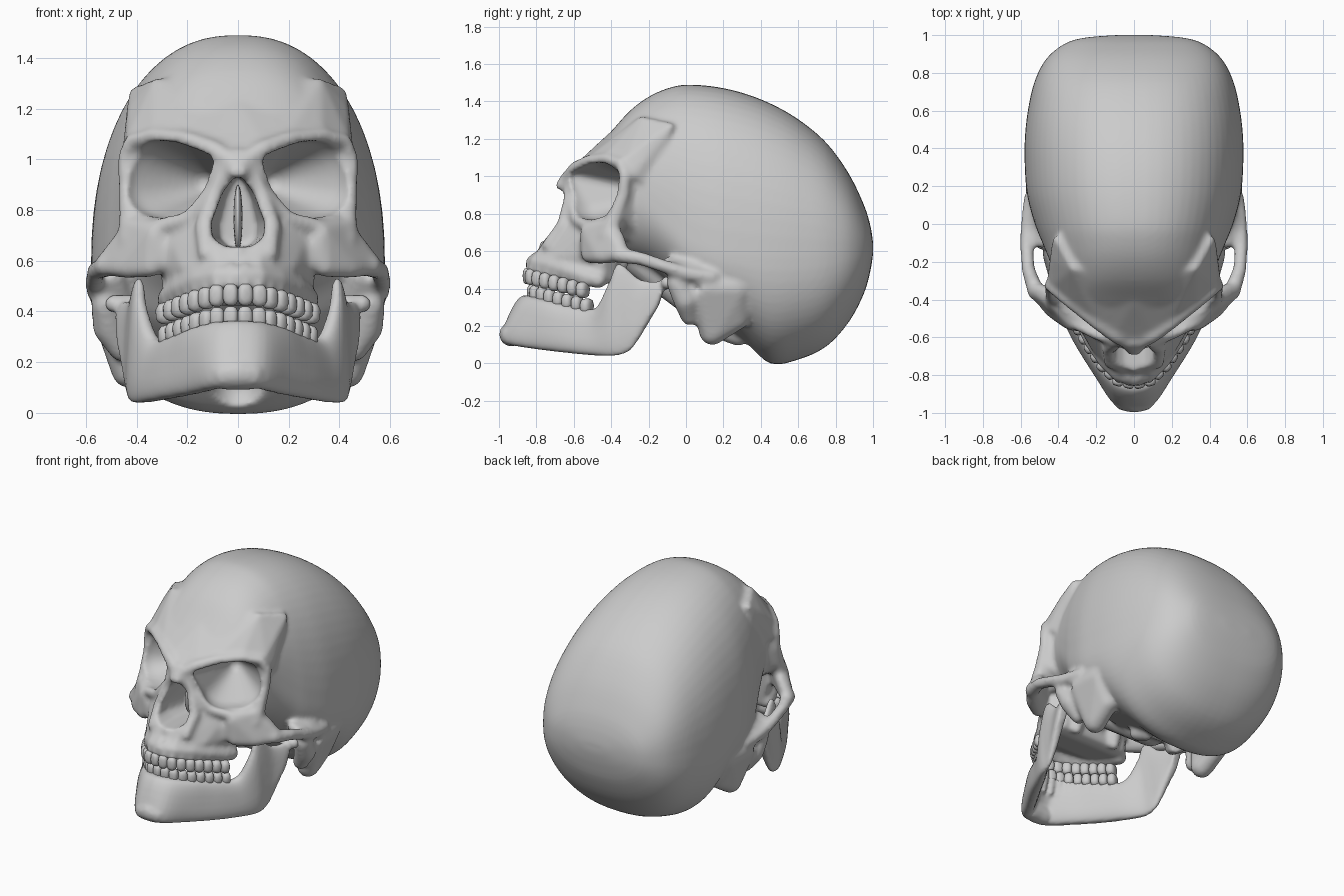
import bpy, bmesh, math
from mathutils import Vector, Matrix

if "Cube" in bpy.data.objects:
    bpy.data.objects.remove(bpy.data.objects["Cube"])

V = Vector


def finish(name, bm):
    bmesh.ops.recalc_face_normals(bm, faces=bm.faces[:])
    me = bpy.data.meshes.new(name)
    bm.to_mesh(me)
    bm.free()
    me.polygons.foreach_set("use_smooth", [True] * len(me.polygons))
    ob = bpy.data.objects.new(name, me)
    bpy.context.collection.objects.link(ob)
    return ob


def spow(v, e):
    return math.copysign(abs(v) ** e, v)


def ball_pts(c, r, n=60, e=1.0, rot=None):
    """Points spread over a (super)ellipsoid."""
    r = V((r, r, r)) if isinstance(r, (int, float)) else V(r)
    out = []
    for i in range(n):
        z = 1 - 2 * (i + 0.5) / n
        a, k = i * 2.39996, math.sqrt(1 - z * z)
        d = V((math.cos(a) * k, math.sin(a) * k, z))
        d /= sum(abs(q) ** (2 / e) for q in d) ** (e / 2)
        p = V((d.x * r.x, d.y * r.y, d.z * r.z))
        out.append(V(c) + (rot @ p if rot else p))
    return out


def flip(pts):
    return [V((-p[0], p[1], p[2])) for p in pts]


def hull(bm, pts, both=False):
    for group in ([pts, flip(pts)] if both else [pts]):
        vs = [bm.verts.new(p) for p in group]
        bmesh.ops.convex_hull(bm, input=vs)
        loose = [v for v in vs if v.is_valid and not v.link_faces]
        bmesh.ops.delete(bm, geom=loose, context='VERTS')


def blob(bm, balls):
    """Mirrored skin around several (x, y, z, radius) balls."""
    hull(bm, [p for b in balls for p in ball_pts(b[:3], b[3])], True)


def tube(bm, pts):
    for pair in zip(pts, pts[1:]):
        blob(bm, pair)


def spline(rows, steps):
    """Smooth interpolation of rows of numbers."""
    rows = [V(r) for r in rows]
    out = []
    for i in range(len(rows) - 1):
        p1, p2 = rows[i], rows[i + 1]
        p0, p3 = rows[max(i - 1, 0)], rows[min(i + 2, len(rows) - 1)]
        for t in (k / steps for k in range(steps)):
            out.append(0.5 * (2 * p1 + (p2 - p0) * t + (2 * p0 - 5 * p1 + 4 * p2 - p3) * t * t
                              + (3 * p1 - p0 - 3 * p2 + p3) * t ** 3))
    return out + [rows[-1]]


def loft(bm, rings):
    rings = [[bm.verts.new(p) for p in r] for r in rings]
    for a, b in zip(rings, rings[1:]):
        for i in range(len(a)):
            j = (i + 1) % len(a)
            bm.faces.new((a[i], a[j], b[j], b[i]))
    bm.faces.new(rings[0])
    bm.faces.new(rings[-1])


def modify(ob, voxel, cutters=(), voxel2=None, rounds=5):
    def remesh(size):
        m = ob.modifiers.new("Remesh", 'REMESH')
        m.mode, m.voxel_size, m.use_smooth_shade = 'VOXEL', size, True
    remesh(voxel)
    for c in cutters:
        m = ob.modifiers.new("Cut", 'BOOLEAN')
        m.operation, m.solver, m.object = 'DIFFERENCE', 'EXACT', c
        c.hide_render = True
        c.hide_set(True)
    if voxel2:
        remesh(voxel2)
    m = ob.modifiers.new("Smooth", 'SMOOTH')
    m.factor, m.iterations = 0.5, rounds


# braincase: cross-sections along y (y, top, widest height, bottom, half width)
bm = bmesh.new()
case = [(-.66, 1.0, .96, .9, .05), (-.6, 1.03, .97, .82, .14), (-.5, 1.13, 1.0, .68, .27),
        (-.4, 1.24, .98, .6, .37), (-.3, 1.35, .93, .55, .41), (-.2, 1.425, .85, .51, .445),
        (-.1, 1.47, .75, .43, .485), (0, 1.49, .66, .31, .525), (.15, 1.48, .6, .21, .565),
        (.3, 1.447, .58, .12, .578), (.45, 1.39, .57, 0, .578), (.6, 1.305, .57, .02, .562),
        (.75, 1.18, .58, .09, .528), (.87, 1.015, .6, .22, .468), (.95, .85, .61, .37, .375),
        (.985, .74, .62, .49, .27), (1.0, .65, .62, .58, .1)]
rings = []
for y, zt, zc, zb, w in spline(case, 4):
    ring = []
    for i in range(64):
        a = 2 * math.pi * i / 64
        s, c = math.sin(a), math.cos(a)
        e = 2 / 2.35 if s > 0 else 2 / 2.3
        ring.append(V((w * spow(c, e), y, zc + (zt - zc if s > 0 else zc - zb) * spow(s, e))))
    rings.append(ring)
loft(bm, rings)

# forehead above the sockets, and bone behind the sockets
brow = [(0, -.64, .99), (.1, -.595, 1.06), (.2, -.525, 1.1), (.33, -.43, 1.115), (.44, -.335, 1.08),
        (.46, -.29, 1.0), (.435, -.19, 1.2), (.43, -.06, 1.28), (.33, -.24, 1.32), (0, -.4, 1.24), (.43, -.2, .95)]
hull(bm, [V(p) for p in brow] + flip(brow))
hull(bm, [V(p) for p in [(.46, -.31, 1.05), (.45, -.34, .78), (.36, -.15, 1.0), (.3, -.2, .65), (.08, -.52, .75),
                         (.36, -.49, .72), (.08, -.52, 1.0), (.32, -.4, .66)]], True)
# brow ridge, side rim of eye socket, lower rim, cheek bone, cheek arch
tube(bm, [(0, -.64, .975, .04), (.1, -.59, 1.04, .04), (.2, -.525, 1.08, .033),
          (.33, -.425, 1.095, .03), (.42, -.35, 1.07, .03), (.448, -.325, 1.0, .03)])
tube(bm, [(.448, -.325, 1.0, .03), (.438, -.335, .9, .035), (.425, -.38, .78, .045), (.42, -.42, .68, .055)])
tube(bm, [(.12, -.61, .86, .026), (.2, -.585, .765, .03), (.32, -.52, .73, .035), (.42, -.42, .73, .04)])
blob(bm, [(.33, -.53, .71, .035), (.42, -.42, .73, .035), (.46, -.36, .68, .03), (.34, -.52, .575, .04),
          (.44, -.45, .57, .04), (.53, -.34, .58, .04), (.28, -.53, .62, .04)])
tube(bm, [(.52, -.36, .58, .045), (.56, -.24, .56, .037), (.568, -.12, .52, .036), (.56, 0, .48, .04),
          (.545, .14, .46, .04)])
# nasal bones, sides of the nose opening, nasal spine
tube(bm, [(0, -.61, 1.0, .05), (.01, -.665, .95, .033)])
tube(bm, [(.04, -.625, .98, .032), (.09, -.625, .87, .033), (.135, -.655, .74, .035), (.12, -.73, .63, .04)])
tube(bm, [(0, -.72, .61, .04), (0, -.775, .64, .015)])
# upper jaw body and tooth ridge
jaw = [(.08, -.59, .95), (.12, -.63, .78), (.14, -.72, .64), (.09, -.815, .56), (.22, -.675, .57), (.28, -.57, .58),
       (.22, -.64, .47), (.29, -.44, .42), (.29, -.52, .73), (.31, -.44, .56), (.2, -.3, .9), (.24, -.38, .44)]
hull(bm, [V(p) for p in jaw] + flip(jaw))
tube(bm, [(0, -.825, .54, .035), (.08, -.8, .54, .038), (.155, -.72, .525, .042), (.22, -.62, .495, .045),
          (.265, -.52, .46, .047), (.275, -.47, .445, .047)])
# skull base: pterygoid plates, ear region, mastoid, condyles
tube(bm, [(.14, -.34, .62, .06), (.15, -.37, .44, .03)])
tube(bm, [(0, -.3, .6, .1), (.05, .1, .3, .1)])
tube(bm, [(.525, -.05, .43, .055), (.505, 0, .34, .07), (.46, .02, .25, .05)])
blob(bm, [(.49, .1, .4, .09), (.48, .27, .4, .09), (.43, .14, .165, .07), (.44, .28, .24, .06)])
blob(bm, [(.555, -.08, .5, .03), (.48, -.1, .54, .03), (.5, .1, .52, .04), (.45, 0, .4, .05)])
tube(bm, [(.14, .2, .17, .05), (.12, .28, .14, .05)])

# teeth rows, with root ridges on the bone
ARCH = [V((0, -.855)), V((.09, -.83)), V((.165, -.75)), V((.23, -.645)), V((.3, -.515))]


def along(d):
    for a, b in zip(ARCH, ARCH[1:]):
        n = (b - a).length
        if d <= n or b is ARCH[-1]:
            return a + (b - a) * (d / n), (b - a) / n
        d -= n


up, low, jb = bmesh.new(), bmesh.new(), bmesh.new()
for i in range(8):
    p, t = along(.03 + i * .0575)
    rot = Matrix.Rotation(math.atan2(t.y, t.x), 3, 'Z')
    z, depth = .428 - (p.y + .87) * .25, .024 + .003 * i
    hull(up, ball_pts((p.x, p.y, z + .044), (.0295, depth, .043), 90, .65, rot), True)
    q = V((p.x * .97, p.y + .022))
    hull(low, ball_pts((q.x, q.y, z - .044), (.0285, depth, .042), 90, .65, rot), True)
    tube(bm, [(p.x * .98, p.y + .008, z + .08, .024), (p.x * .95, p.y + .03, z + .16, .014)])
    tube(jb, [(q.x, q.y, z - .075, .026), (q.x, q.y - .01, z - .16, .016)])
finish("upper_teeth", up)
finish("lower_teeth", low)

# lower jaw: wall from chin to jaw joint (bottom edge, top edge, half thickness)
wall = [(0, -.96, .12, 0, -.85, .36, .047), (.075, -.95, .1, .085, -.825, .355, .047),
        (.17, -.8, .075, .17, -.735, .335, .047), (.28, -.63, .055, .24, -.61, .305, .047),
        (.355, -.49, .042, .32, -.48, .295, .042), (.41, -.38, .04, .375, -.41, .43, .036),
        (.425, -.31, .06, .39, -.36, .535, .03), (.435, -.265, .11, .415, -.245, .45, .028),
        (.45, -.2, .22, .45, -.14, .44, .03), (.455, -.15, .3, .455, -.1, .45, .03)]
rows, half = spline(wall, 5), []
for i, r in enumerate(rows):
    lo, hi = V(r[0:3]), V(r[3:6])
    mids = [(V(q[0:3]) + V(q[3:6])) / 2 for q in (rows[max(i - 1, 0)], rows[min(i + 1, len(rows) - 1)])]
    run = V((1, 0, 0)) if i == 0 else mids[1] - mids[0]
    side = run.cross(hi - lo).normalized() * r[6]
    half.append([(lo + hi) / 2 + (hi - lo) / 2 * spow(math.sin(a), .75) + side * spow(math.cos(a), .75)
                 for a in (2 * math.pi * k / 24 for k in range(24))])
loft(jb, half)
loft(jb, [flip(r) for r in half])
tube(jb, [(0, -.935, .155, .065), (.05, -.93, .15, .06)])
tube(jb, [(.42, -.1, .43, .035), (.49, -.1, .43, .035)])
modify(finish("lower_jaw", jb), .011, rounds=4)

# cutters: tapering eye sockets, pear-shaped nose opening, ear canals and spinal opening
cb = bmesh.new()
turn = Matrix.Rotation(math.radians(33), 3, 'Z') @ Matrix.Rotation(math.radians(-4), 3, 'Y')
hull(cb, ball_pts((.283, -.475, .92), (.182, .13, .152), 400, .8, turn) + ball_pts((.14, -.23, .91), .05)
     + ball_pts((.115, -.59, .99), .035), True)
eyes = finish("socket_cutter", cb)
cb = bmesh.new()
pear = [(.015, .93), (.06, .87), (.105, .75), (.1, .69), (.05, .655)]
hull(cb, [V((s * x * k, y, z)) for x, z in pear for s in (1, -1) for y, k in ((-.9, 1), (-.62, 1), (-.45, .7))])
nose = finish("nose_cutter", cb)
cb = bmesh.new()
hull(cb, ball_pts((.6, .06, .4), (.06, .028, .03)), True)
hull(cb, ball_pts((0, .3, .1), (.11, .13, .12), 200))
modify(finish("skull", bm), .015, (eyes, nose, finish("hole_cutter", cb)), .0125)

# thin wall inside the nose
bm = bmesh.new()
hull(bm, ball_pts((0, -.46, .77), (.018, .11, .13), 300))
finish("nasal_septum", bm)
